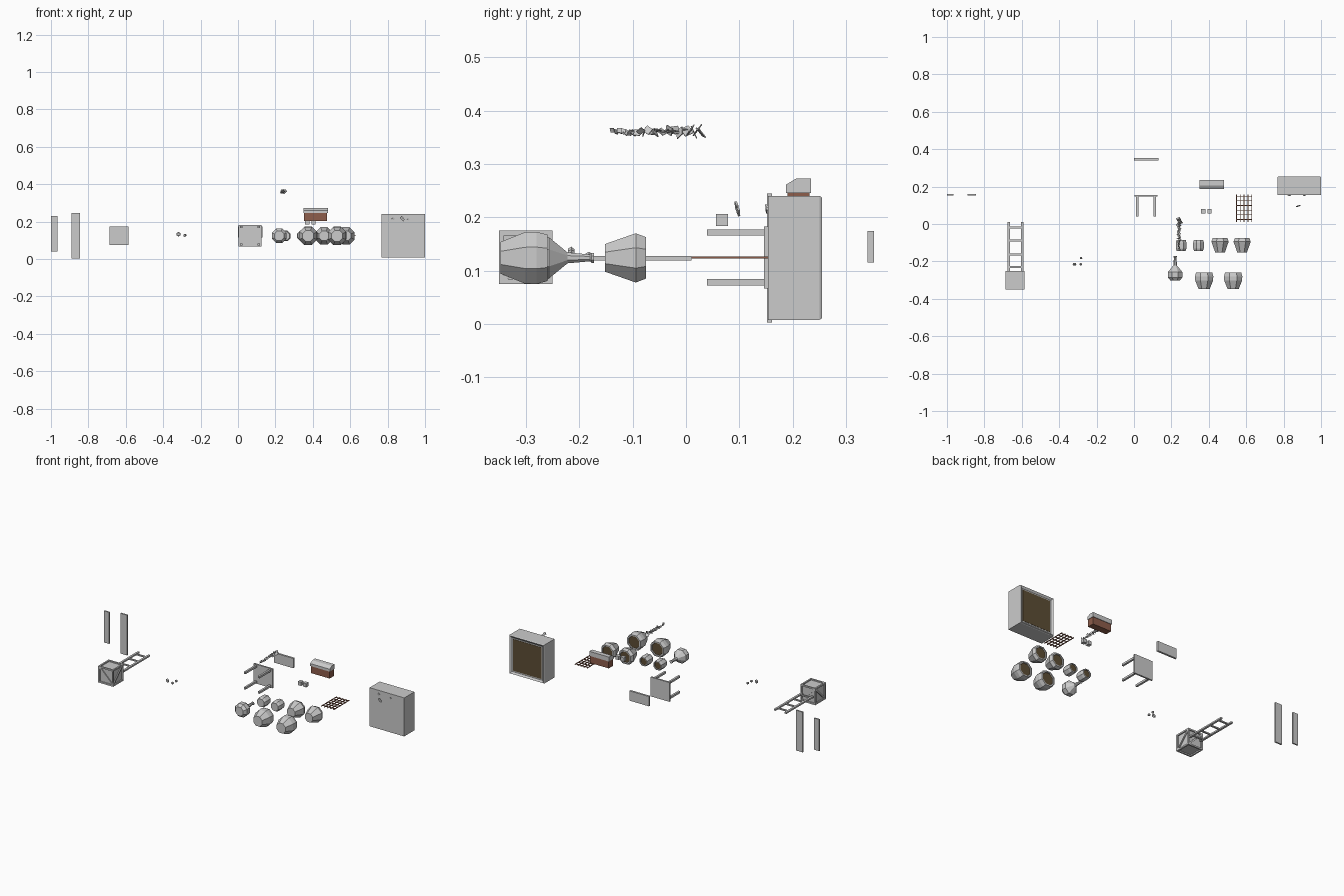
import bpy, bmesh, math, random
from mathutils import Matrix, Vector, Euler

if "Cube" in bpy.data.objects:
    bpy.data.objects.remove(bpy.data.objects["Cube"])

random.seed(4)


def material(name, colour):
    m = bpy.data.materials.new(name)
    m.diffuse_color = (*colour, 1)
    m.use_nodes = True
    m.node_tree.nodes["Principled BSDF"].inputs["Base Color"].default_value = m.diffuse_color
    return m


SOIL = material("soil_brown", (0.11, 0.075, 0.035))
RUST = material("rust_brown", (0.27, 0.11, 0.07))


def finish(name, bm, mat=None):
    bmesh.ops.recalc_face_normals(bm, faces=bm.faces)
    me = bpy.data.meshes.new(name)
    bm.to_mesh(me)
    bm.free()
    if mat:
        me.materials.append(mat)
    ob = bpy.data.objects.new(name, me)
    bpy.context.collection.objects.link(ob)
    return ob


def add_box(bm, centre, size, rot=(0, 0, 0)):
    bmesh.ops.create_cube(bm, size=1, matrix=Matrix.Translation(centre)
                          @ Euler(rot).to_matrix().to_4x4() @ Matrix.Diagonal((*size, 1)))


def span(bm, lo, hi):
    add_box(bm, [(a + b) / 2 for a, b in zip(lo, hi)], [b - a for a, b in zip(lo, hi)])


def box(name, lo, hi, mat=None):
    bm = bmesh.new()
    span(bm, lo, hi)
    return finish(name, bm, mat)


def lathe(name, x, z, profile, mat=None, sides=8):
    """Faceted solid turned around the y axis; profile holds (radius, y)."""
    bm = bmesh.new()
    rings = []
    for r, y in profile:
        angles = [2 * math.pi * (i + 0.5) / sides for i in range(sides)]
        rings.append([bm.verts.new((x + r * math.cos(a), y, z + r * math.sin(a))) for a in angles])
    for a, b in zip(rings, rings[1:]):
        for i in range(sides):
            j = (i + 1) % sides
            bm.faces.new((a[i], a[j], b[j], b[i]))
    bm.faces.new(rings[0])
    bm.faces.new(rings[-1])
    return finish(name, bm, mat)


def pot(name, x, z, profile):
    r, y = profile[-1]
    lathe(name, x, z, profile + [(r * 0.84, y), (r * 0.8, y - 0.006)])
    lathe(name + "_soil", x, z, [(r * 0.8, y - 0.007), (r * 0.79, y - 0.005)], SOIL)


# Loose planks and board
box("short_plank", (-1.0, 0.153, 0.04), (-0.965, 0.161, 0.23))
box("long_plank", (-0.89, 0.152, 0.003), (-0.845, 0.161, 0.245))
box("board", (0.0, 0.34, 0.115), (0.13, 0.352, 0.174))

# Crate: inset core, edge frame, diagonal braces
cc = Vector((-0.636, -0.3, 0.125))
h, t = 0.05, 0.009
bm = bmesh.new()
add_box(bm, cc, (0.086,) * 3)
for axis in range(3):
    for s1 in (-1, 1):
        for s2 in (-1, 1):
            off, size = [0, 0, 0], [t, t, t]
            off[(axis + 1) % 3] = s1 * (h - t / 2)
            off[(axis + 2) % 3] = s2 * (h - t / 2)
            size[axis] = 2 * h
            add_box(bm, cc + Vector(off), size)
for s in (-1, 1):
    add_box(bm, cc + Vector((0, s * 0.045, 0)), (0.118, 0.007, t), (0, math.pi / 4, 0))
    add_box(bm, cc + Vector((s * 0.045, 0, 0)), (0.007, 0.118, t), (math.pi / 4, 0, 0))
finish("crate", bm)

# Ladder
bm = bmesh.new()
for x in (-0.669, -0.598):
    span(bm, (x - 0.006, -0.25, 0.119), (x + 0.006, 0.01, 0.128))
for y in (-0.23, -0.163, -0.088, -0.018):
    span(bm, (-0.665, y - 0.005, 0.12), (-0.602, y + 0.005, 0.127))
finish("ladder", bm)

# Three pebbles
for i, (x, y, z) in enumerate([(-0.318, -0.215, 0.133), (-0.285, -0.215, 0.127), (-0.283, -0.182, 0.127)]):
    r = 0.012 if i == 0 else 0.008
    lathe(f"pebble_{i}", x, z, [(r * 0.7, y - 0.006), (r, y), (r * 0.6, y + 0.006)], sides=6)

# Table lying with its top facing back
box("table_top", (0.002, 0.146, 0.067), (0.126, 0.156, 0.183))
for x in (0.017, 0.111):
    for z in (0.0785, 0.1715):
        box("table_leg", (x - 0.006, 0.039, z - 0.006), (x + 0.006, 0.148, z + 0.006))

# Chest: brown body with slanted grey lid
box("chest_body", (0.353, 0.19, 0.203), (0.477, 0.231, 0.248), RUST)
bm = bmesh.new()
side = [(0.187, 0.246), (0.187, 0.261), (0.207, 0.273), (0.234, 0.273), (0.234, 0.246)]
face = bm.faces.new([bm.verts.new((0.35, y, z)) for y, z in side])
ext = bmesh.ops.extrude_face_region(bm, geom=[face], use_keep_orig=True)
bmesh.ops.translate(bm, vec=(0.13, 0, 0),
                    verts=[v for v in ext["geom"] if isinstance(v, bmesh.types.BMVert)])
finish("chest_lid", bm)

# Two small blocks
for x in (0.37, 0.404):
    box("small_block", (x - 0.011, 0.056, 0.184), (x + 0.011, 0.079, 0.206))

# Rusty grate
bm = bmesh.new()
for i in range(5):
    x = 0.548 + i * 0.0203
    span(bm, (x - 0.002, 0.01, 0.123), (x + 0.002, 0.158, 0.127))
for i in range(6):
    y = 0.024 + i * 0.025
    span(bm, (0.546, y - 0.002, 0.123), (0.631, y + 0.002, 0.127))
finish("grate", bm, RUST)

# Large planter: open side faces back, with chamfered rim and soil inside
bm = bmesh.new()
span(bm, (0.768, 0.154, 0.008), (0.999, 0.255, 0.24))
bm.faces.ensure_lookup_table()
back = max(bm.faces, key=lambda f: f.calc_center_median().y)
bmesh.ops.inset_region(bm, faces=[back], thickness=0.004)
for v in bm.verts:
    if v.co.y > 0.25 and len([e for e in v.link_edges if e in back.edges[:]]) == 0:
        v.co.y = 0.25
bmesh.ops.inset_region(bm, faces=[back], thickness=0.016)
bmesh.ops.translate(bm, vec=(0, -0.008, 0), verts=list(back.verts))
finish("planter", bm)
box("planter_soil", (0.789, 0.244, 0.029), (0.978, 0.2485, 0.219), SOIL)

# Chips in front of the planter
for x, y, z, s in [(0.83, 0.152, 0.216, 0.012), (0.91, 0.152, 0.213, 0.009),
                   (0.875, 0.095, 0.22, 0.014), (0.882, 0.098, 0.211, 0.013)]:
    bm = bmesh.new()
    add_box(bm, (x, y, z), (s, 0.004, s), (0.2, 0.6, 0.3))
    finish("chip", bm)

# Trailing vine made of tilted leaves, shrinking towards the tip
bm = bmesh.new()
for i in range(26):
    f = i / 25
    s = 0.025 * (1 - f) + 0.011 * f
    pos = (0.243 + random.uniform(-0.009, 0.009) * (1 - 0.5 * f), 0.028 - 0.166 * f,
           0.361 + random.uniform(-0.003, 0.003))
    add_box(bm, pos, (s * 0.8, s * 0.8, 0.002), [random.uniform(-1.2, 1.2) for _ in range(3)])
finish("vine", bm)

# Faceted pots, mouths facing back
small = [(0.025, -0.145), (0.031, -0.13), (0.031, -0.1), (0.027, -0.086)]
medium = [(0.028, -0.152), (0.05, -0.094), (0.042, -0.075)]
large = [(0.032, -0.348), (0.052, -0.302), (0.053, -0.28), (0.047, -0.26)]
for name, x, prof in [("small_pot", 0.252, small), ("small_pot", 0.345, small),
                      ("medium_pot", 0.46, medium), ("medium_pot", 0.578, medium),
                      ("large_pot", 0.375, large), ("large_pot", 0.53, large)]:
    pot(name, x, 0.124, prof)

# Long-necked vase
lathe("vase", 0.22, 0.124, [(0.028, -0.302), (0.042, -0.285), (0.042, -0.257), (0.011, -0.222),
                            (0.007, -0.18), (0.01, -0.177), (0.01, -0.172)])
